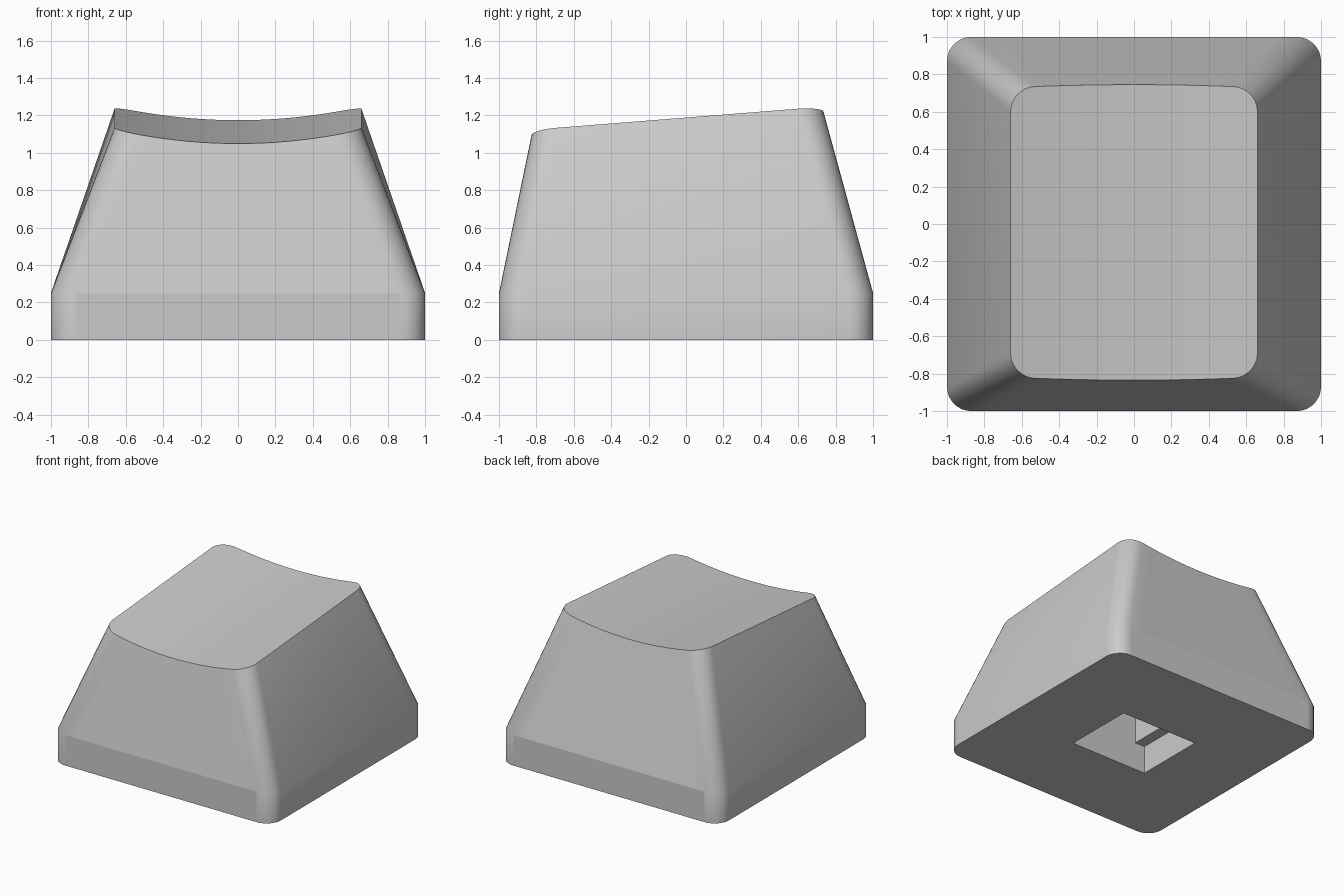
import bpy, bmesh, math

old = bpy.data.objects.get("Cube")
if old:
    bpy.data.objects.remove(old, do_unlink=True)

grey = bpy.data.materials.new("light grey plastic")
grey.use_nodes = True
grey.diffuse_color = (0.6, 0.6, 0.6, 1)
grey.node_tree.nodes["Principled BSDF"].inputs["Base Color"].default_value = (0.6, 0.6, 0.6, 1)

ARC, SPAN = 8, 16      # steps per corner arc and per front or back edge
SKIRT = 0.25


def half_profile(half_x, half_y, r):
    """Front edge of a rounded rectangle, from left end to right end."""
    arc = [math.pi / 2 * i / ARC for i in range(ARC + 1)]
    left = [(-half_x + r * (1 - math.cos(a)), -half_y + r * (1 - math.sin(a))) for a in arc]
    flat = half_x - r
    mid = [(-flat + 2 * flat * i / SPAN, -half_y) for i in range(1, SPAN)]
    return left + mid + [(-x, y) for x, y in reversed(left)]


def ring(half_x, half_y, r):
    front = half_profile(half_x, half_y, r)
    return front + [(x, -y) for x, y in reversed(front)]


def dish(x, y):
    """Top point: pinched at the corners, on a tilted cylindrical dish."""
    y = y * (1 - 0.02 * (x / 0.66) ** 2) - 0.045
    return x, y, 1.115 + 0.079 * y + 0.073 * (x / 0.66) ** 2


# Cap body: vertical skirt, tapered walls and dished top
bm = bmesh.new()
base = ring(1, 1, 0.13)
rings = [[bm.verts.new((x, y, z)) for x, y in base] for z in (0, SKIRT)]
rings.append([bm.verts.new(dish(x, y)) for x, y in ring(0.66, 0.79, 0.13)])
n = len(base)
for low, high in zip(rings, rings[1:]):
    for i in range(n):
        j = (i + 1) % n
        bm.faces.new((low[i], low[j], high[j], high[i]))
bm.faces.new(rings[0][::-1])
top = rings[2]
for i in range(n // 2 - 1):
    bm.faces.new((top[i], top[i + 1], top[n - 2 - i], top[n - 1 - i]))
bmesh.ops.recalc_face_normals(bm, faces=bm.faces)
mesh = bpy.data.meshes.new("keycap_body")
bm.to_mesh(mesh)
bm.free()
mesh.materials.append(grey)
cap = bpy.data.objects.new("keycap_body", mesh)
bpy.context.collection.objects.link(cap)


# Stepped rectangular socket under the cap
def cut_socket(name, width, depth, height):
    bpy.ops.mesh.primitive_cube_add(size=1, location=(0, 0, height / 2 - 0.1))
    cutter = bpy.context.object
    cutter.name = name
    cutter.scale = (width, depth, height + 0.2)
    cutter.hide_render = True
    cutter.data.materials.append(grey)
    mod = cap.modifiers.new(name, 'BOOLEAN')
    mod.object = cutter
    mod.operation = 'DIFFERENCE'
    mod.solver = 'EXACT'
    bpy.ops.object.select_all(action='DESELECT')
    bpy.context.view_layer.objects.active = cap
    cap.select_set(True)
    bpy.ops.object.modifier_apply(modifier=name)
    bpy.data.objects.remove(cutter, do_unlink=True)


cut_socket("socket_mouth", 0.70, 0.59, 0.23)
cut_socket("socket_core", 0.52, 0.59, 0.60)

# Smooth walls, with crisp flat skirt panels at front and back
bpy.ops.object.shade_smooth_by_angle(angle=math.radians(30))
bm = bmesh.new()
bm.from_mesh(cap.data)
for f in bm.faces:
    c = f.calc_center_median()
    if abs(f.normal.y) > 0.999 and abs(c.y) > 0.9 and c.z < SKIRT:
        f.smooth = False
        for e in f.edges:
            if all(abs(v.co.z - SKIRT) < 0.001 for v in e.verts):
                e.smooth = False
bm.to_mesh(cap.data)
bm.free()
